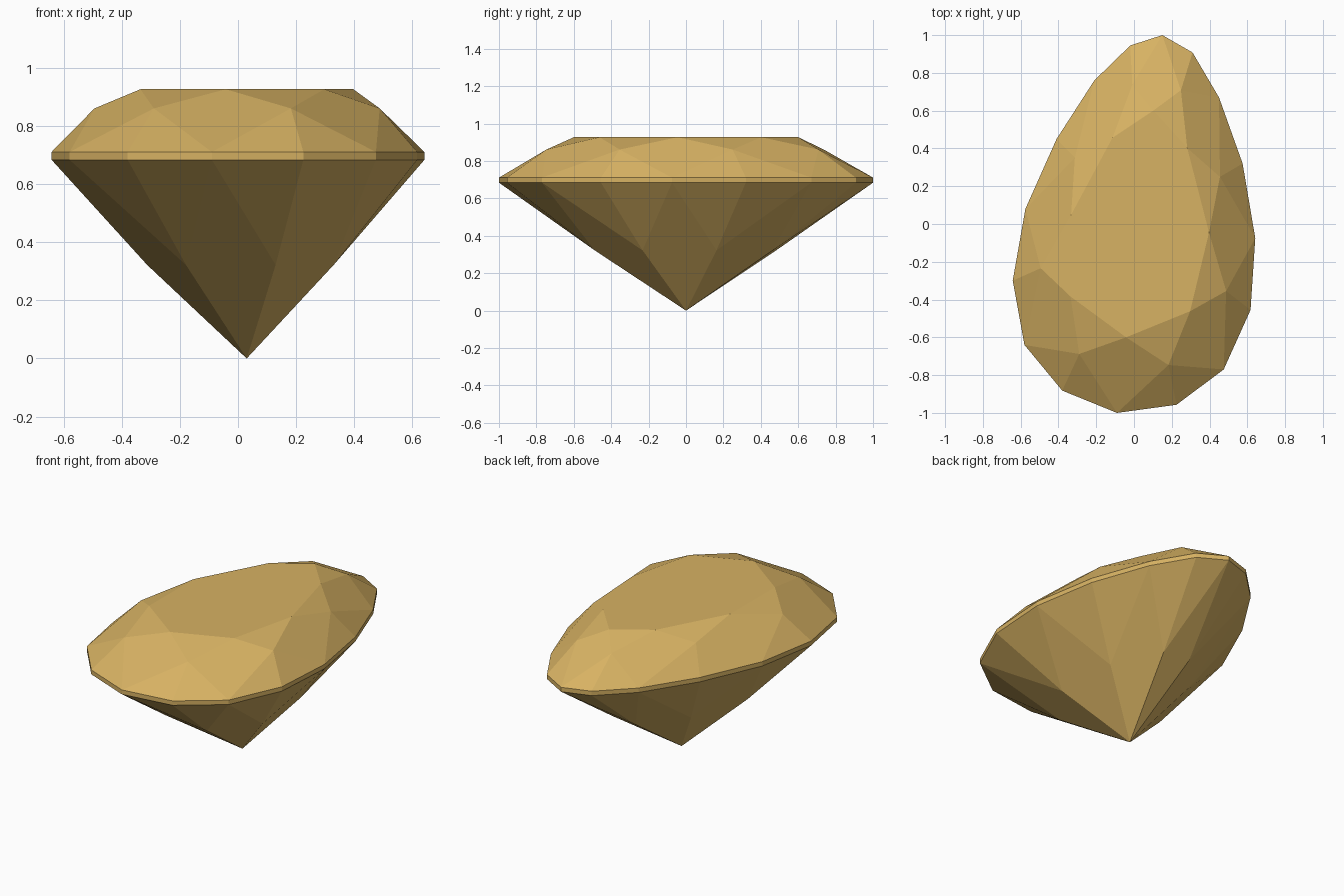
import bpy
import bmesh

if "Cube" in bpy.data.objects:
    bpy.data.objects.remove(bpy.data.objects["Cube"])

# Pear-shaped girdle outline, 16 points clockwise from the tip
OUTLINE = [(0.15, 1.0), (0.31, 0.908), (0.45, 0.67), (0.575, 0.32),
           (0.642, -0.075), (0.617, -0.455), (0.475, -0.77), (0.225, -0.957),
           (-0.09, -1.0), (-0.38, -0.882), (-0.58, -0.64), (-0.642, -0.30),
           (-0.575, 0.08), (-0.41, 0.45), (-0.21, 0.76), (-0.02, 0.945)]
CX = 0.03  # x of the culet, around which every ring is scaled
N = len(OUTLINE)

gold = bpy.data.materials.new("honey_gold")
gold.diffuse_color = (0.68, 0.445, 0.125, 1)
gold.use_nodes = True
gold.node_tree.nodes["Principled BSDF"].inputs["Base Color"].default_value = gold.diffuse_color

bm = bmesh.new()


def ring(scale, z, start=0, step=1):
    """Scaled copy of the outline, keyed by outline index."""
    return {i: bm.verts.new((CX + (OUTLINE[i][0] - CX) * scale,
                             OUTLINE[i][1] * scale, z))
            for i in range(start, N, step)}


table = ring(0.6, 0.927, 0, 2)
star = ring(0.78, 0.861, 1, 2)
girdle_top = ring(1.0, 0.711)
girdle_low = ring(1.0, 0.684)
lower = ring(0.51, 0.322, 1, 2)
culet = bm.verts.new((CX, 0, 0))

# Girdle band
for i in range(N):
    j = (i + 1) % N
    bm.faces.new((girdle_top[i], girdle_top[j], girdle_low[j], girdle_low[i]))

# Main kites on even points
for i in range(0, N, 2):
    a, b = (i - 1) % N, i + 1
    bm.faces.new((table[i], star[b], girdle_top[i], star[a]))
    bm.faces.new((culet, lower[a], girdle_low[i], lower[b]))

# Star facets and half facets on odd points
for i in range(1, N, 2):
    a, b = i - 1, (i + 1) % N
    bm.faces.new((table[a], table[b], star[i]))
    for p, q in ((a, i), (i, b)):
        bm.faces.new((star[i], girdle_top[q], girdle_top[p]))
        bm.faces.new((lower[i], girdle_low[p], girdle_low[q]))

# Flat table
bm.faces.new(list(table.values()))

bmesh.ops.recalc_face_normals(bm, faces=bm.faces)
mesh = bpy.data.meshes.new("pear_cut_gem")
bm.to_mesh(mesh)
bm.free()
mesh.materials.append(gold)
bpy.context.collection.objects.link(bpy.data.objects.new("pear_cut_gem", mesh))
